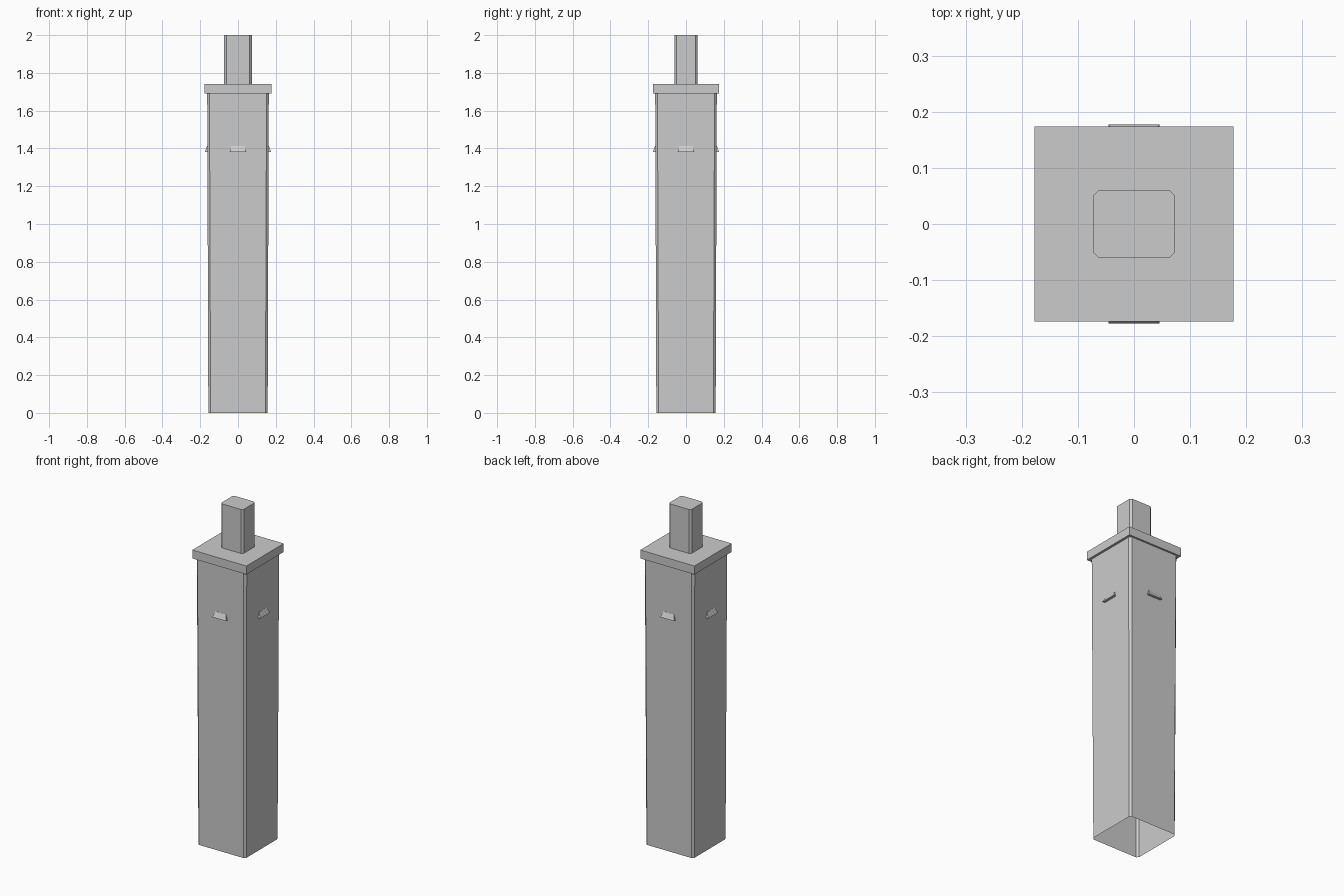
import bpy, bmesh
from math import pi
from mathutils import Matrix

cube = bpy.data.objects.get("Cube")
if cube:
    bpy.data.objects.remove(cube, do_unlink=True)

grey = bpy.data.materials.new("Plain grey")
grey.use_nodes = True
GREY = (0.6, 0.6, 0.6, 1)
grey.diffuse_color = GREY
grey.node_tree.nodes["Principled BSDF"].inputs["Base Color"].default_value = GREY


def finish(name, bm):
    bmesh.ops.recalc_face_normals(bm, faces=bm.faces)
    mesh = bpy.data.meshes.new(name)
    bm.to_mesh(mesh)
    bm.free()
    mesh.materials.append(grey)
    obj = bpy.data.objects.new(name, mesh)
    bpy.context.collection.objects.link(obj)
    return obj


def outline(hx, hy, cut):
    """Rectangle outline, with its corners cut off when cut is above zero."""
    if not cut:
        return [(-hx, -hy), (hx, -hy), (hx, hy), (-hx, hy)]
    return [(cut - hx, -hy), (hx - cut, -hy), (hx, cut - hy), (hx, hy - cut),
            (hx - cut, hy), (cut - hx, hy), (-hx, hy - cut), (-hx, cut - hy)]


def prism(name, base, top, z0, z1, cut=0, open_base=False):
    """Block between two rectangles given as half sizes."""
    bm = bmesh.new()
    low = [bm.verts.new((x, y, z0)) for x, y in outline(*base, cut)]
    high = [bm.verts.new((x, y, z1)) for x, y in outline(*top, cut)]
    n = len(low)
    for i in range(n):
        j = (i + 1) % n
        bm.faces.new((low[i], low[j], high[j], high[i]))
    bm.faces.new(high)
    if not open_base:
        bm.faces.new(low[::-1])
    return finish(name, bm)


# Hollow shaft widening slightly upwards, slab and upper block
prism("shaft", (0.157, 0.157), (0.163, 0.163), 0, 1.69, 0.012, open_base=True)
prism("cap_slab", (0.177, 0.174), (0.177, 0.174), 1.69, 1.74)
prism("upper_block", (0.073, 0.061), (0.073, 0.061), 1.74, 2, 0.011)


# Small sloping ledge on each side of the shaft
def ledge(name, angle):
    bm = bmesh.new()
    wall, out, z0, z1 = -0.155, -0.177, 1.38, 1.412
    left, right = [
        [bm.verts.new((s * w, y, z)) for w, y, z in
         ((0.045, wall, z0), (0.045, out, z0), (0.035, -0.163, z1), (0.035, wall, z1))]
        for s in (-1, 1)]
    bm.faces.new(left)
    bm.faces.new(right[::-1])
    for i in range(4):
        j = (i + 1) % 4
        bm.faces.new((left[i], right[i], right[j], left[j]))
    bm.transform(Matrix.Rotation(angle, 4, 'Z'))
    finish(name, bm)


for k, side in enumerate(("front", "left", "back", "right")):
    ledge(side + "_ledge", k * pi / 2)
